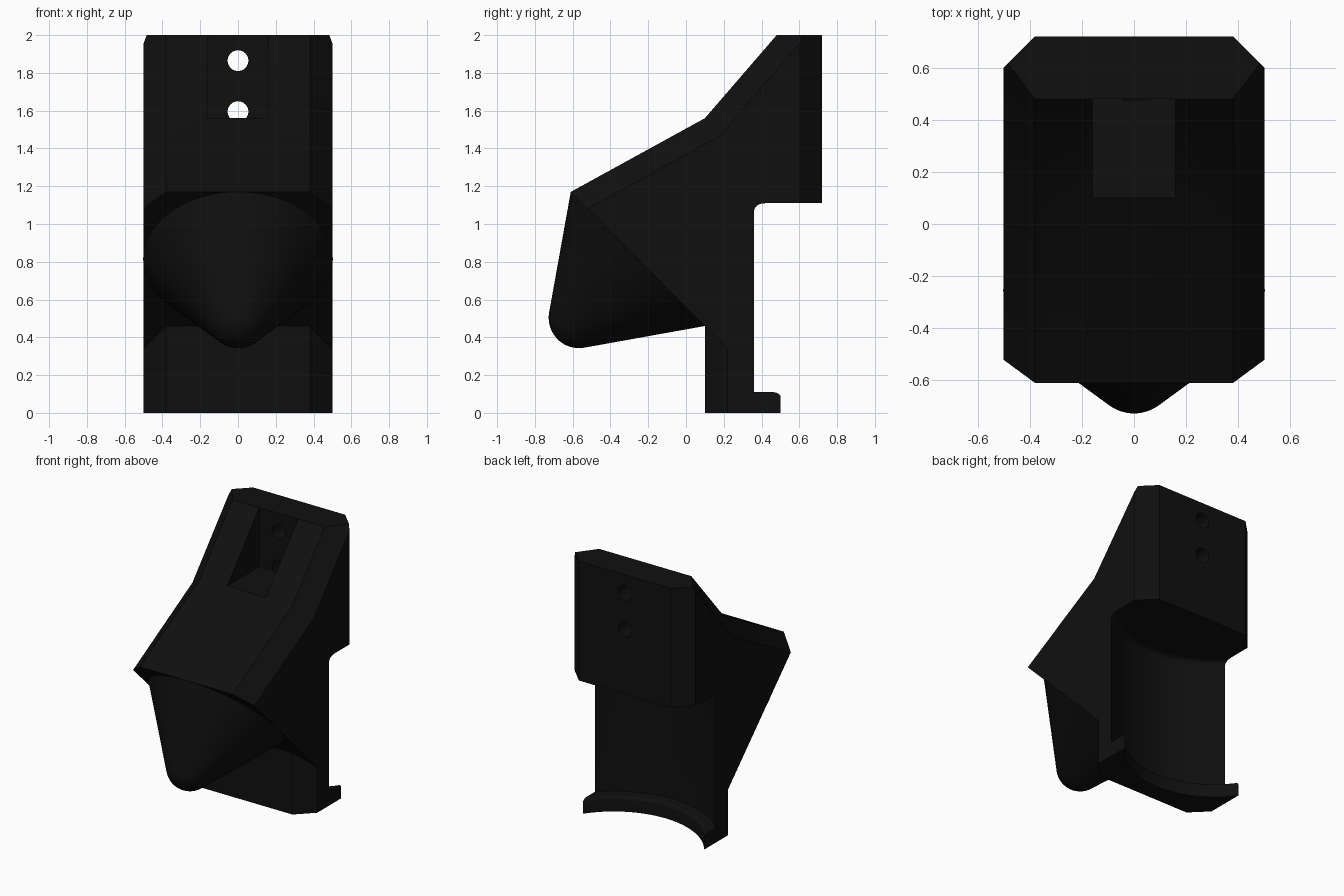
import bpy, bmesh, math
from mathutils import Matrix, Vector

if "Cube" in bpy.data.objects:
    bpy.data.objects.remove(bpy.data.objects["Cube"])

black = bpy.data.materials.new("matte_black")
black.use_nodes = True
COLOR = (0.005, 0.005, 0.005, 1)
black.diffuse_color = COLOR
black.node_tree.nodes["Principled BSDF"].inputs["Base Color"].default_value = COLOR


def make_object(name, bm):
    bmesh.ops.remove_doubles(bm, verts=bm.verts, dist=1e-5)
    bmesh.ops.recalc_face_normals(bm, faces=bm.faces)
    mesh = bpy.data.meshes.new(name)
    bm.to_mesh(mesh)
    bm.free()
    mesh.materials.append(black)
    obj = bpy.data.objects.new(name, mesh)
    bpy.context.collection.objects.link(obj)
    return obj


def loft(name, sections):
    """Skin a row of matching closed sections and cap both ends."""
    bm = bmesh.new()
    rings = [[bm.verts.new(p) for p in s] for s in sections]
    n = len(rings[0])
    for a, b in zip(rings, rings[1:]):
        for i in range(n):
            j = (i + 1) % n
            bm.faces.new((a[i], a[j], b[j], b[i]))
    bm.faces.new(rings[0][::-1])
    bm.faces.new(rings[-1])
    return make_object(name, bm)


def lathe(name, profile, matrix, steps=96):
    """Revolve (radius, height) points that start and end on the axis."""
    bm = bmesh.new()
    verts = [bm.verts.new((r, 0, h)) for r, h in profile]
    edges = [bm.edges.new(pair) for pair in zip(verts, verts[1:])]
    bmesh.ops.spin(bm, geom=verts + edges, cent=(0, 0, 0), axis=(0, 0, 1),
                   angle=math.tau, steps=steps, use_merge=True)
    bmesh.ops.transform(bm, matrix=matrix, verts=bm.verts)
    return make_object(name, bm)


def arc(cx, cy, r, start, end, n):
    return [(cx + r * math.cos(math.radians(start + (end - start) * i / n)),
             cy + r * math.sin(math.radians(start + (end - start) * i / n)))
            for i in range(n + 1)]


def cut(target, cutter):
    cutter.hide_render = True
    mod = target.modifiers.new("cut", 'BOOLEAN')
    mod.operation = 'DIFFERENCE'
    mod.solver = 'EXACT'
    mod.object = cutter
    bpy.context.view_layer.objects.active = target
    bpy.ops.object.modifier_apply(modifier=mod.name)
    bpy.data.objects.remove(cutter)


def smooth(obj):
    bpy.ops.object.select_all(action='DESELECT')
    obj.select_set(True)
    bpy.context.view_layer.objects.active = obj
    bpy.ops.object.shade_smooth_by_angle(angle=math.radians(25))


# Body: side profile, moved in by t towards the sides to form the chamfers
def body_section(x):
    t = max(0, abs(x) - 0.38)
    y_tip = -0.61 + 0.7366 * t
    y_back = 0.72 - t
    z_top = min(2.0, 2.278 - 2.688 * t)
    y_top = min(0.48 + 1.3214 * t, y_back)
    profile = [(y_tip, 0.56 - y_tip), (0.1 + t, 0.46 - t), (0.1 + t, 0),
               (y_back, 0), (y_back, z_top), (y_top, z_top),
               (0.1 + 0.639 * t, 1.56 - 0.79 * t)]
    return [(x, y, z) for y, z in profile]


body = loft("body", [body_section(x) for x in
                     (-0.5, -0.4834, -0.38, 0.38, 0.4834, 0.5)])

# Round recess in the back, leaving a curved lip at the foot
R_LIP, R_WALL, Y_AXIS = 0.61, 0.70, 0.85
recess_profile = ([(0, -0.1), (R_LIP, -0.1)]
                  + arc(R_LIP + 0.025, 0.085, 0.025, 180, 90, 5)
                  + [(R_WALL, 0.11)]
                  + arc(R_WALL - 0.04, 1.07, 0.04, 0, 90, 6)
                  + [(0, 1.11)])
cut(body, lathe("recess_cutter", recess_profile,
                Matrix.Translation((0, Y_AXIS, 0)), 128))

# Screw slot in the upper slope
slot = [(0.1, 1.56), (0.48, 1.56), (0.48, 2.2), (0.1, 2.2)]
cut(body, loft("slot_cutter", [[(x, y, z) for y, z in slot]
                               for x in (-0.16, 0.16)]))

# Two screw holes through to the back
for z in (1.865, 1.595):
    place = Matrix.Translation((0, 0.475, z)) @ Matrix.Rotation(-math.pi / 2, 4, 'X')
    cut(body, lathe("hole_cutter", [(0, 0), (0.055, 0), (0.055, 0.4), (0, 0.4)],
                    place, 32))
smooth(body)

# Rounded cone standing on the slanted underside
HALF, TIP_H, TIP_R = 34.8, 0.44, 0.161
cone_profile = ([(0, -0.02), (0.48, -0.02), (0.502, 0)]
                + arc(0, TIP_H, TIP_R, HALF, 90, 10))
axis = Vector((0, -1, -1)).to_track_quat('Z', 'X').to_matrix().to_4x4()
cone = lathe("cone", cone_profile, Matrix.Translation((0, -0.255, 0.815)) @ axis)
smooth(cone)
